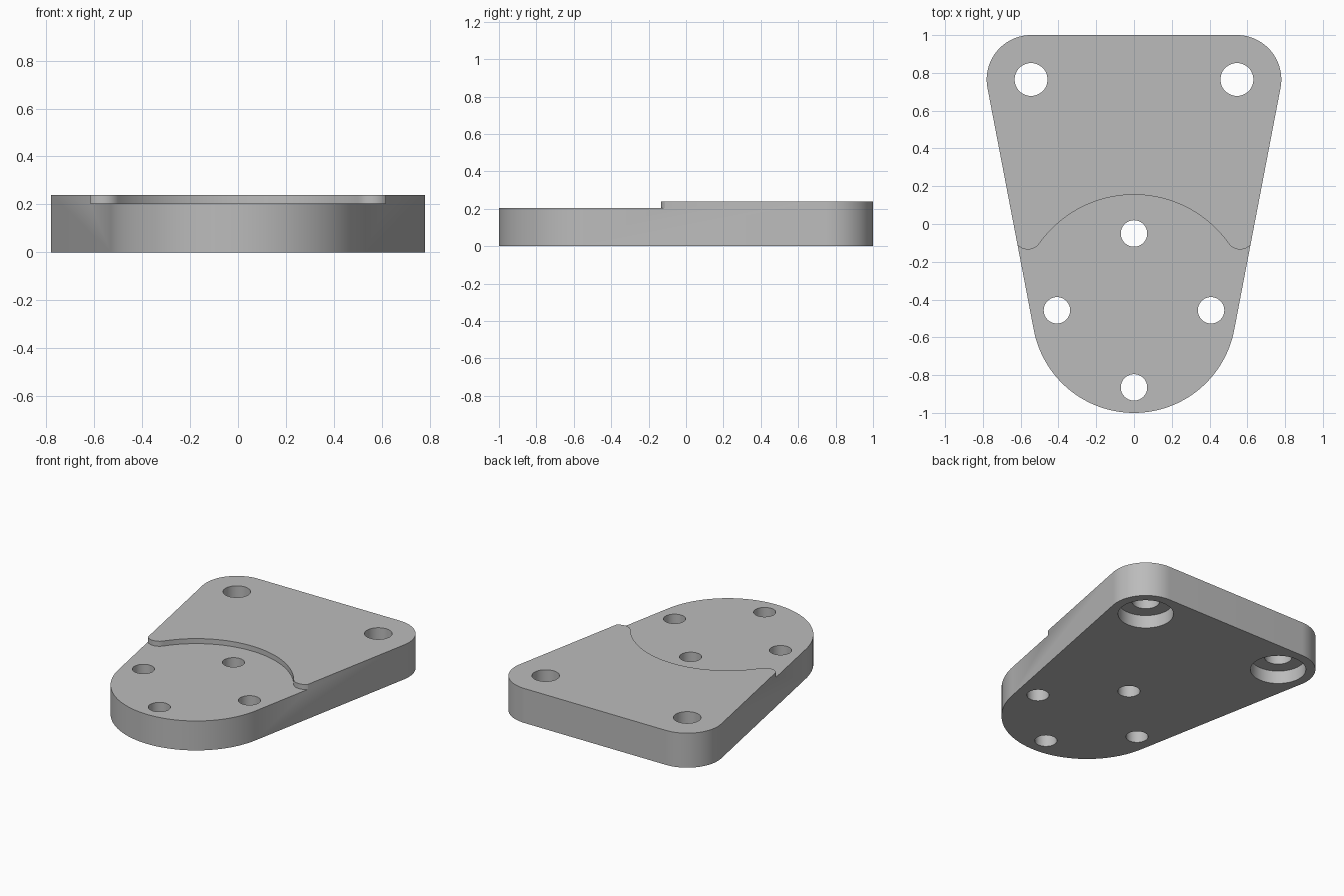
import bpy, bmesh
from math import cos, sin, radians, degrees, atan2, acos, hypot, pi

if "Cube" in bpy.data.objects:
    bpy.data.objects.remove(bpy.data.objects["Cube"])

HEIGHT, STEP = 0.24, 0.205
HUB, HUB_R = (0, -0.46), 0.54            # rounded front end
CORNER, CORNER_R = (0.545, 0.765), 0.235  # rear corners


def arc(c, r, a0, a1, n):
    """Points along an arc, angles in degrees."""
    return [(c[0] + r * cos(radians(a0 + (a1 - a0) * i / n)),
             c[1] + r * sin(radians(a0 + (a1 - a0) * i / n))) for i in range(n + 1)]


def prism(name, pts, z0, z1):
    """Extrude a closed counter-clockwise outline from z0 to z1."""
    bm = bmesh.new()
    face = bm.faces.new([bm.verts.new((x, y, z0)) for x, y in pts])
    top = bmesh.ops.extrude_face_region(bm, geom=[face])["geom"]
    for v in top:
        if isinstance(v, bmesh.types.BMVert):
            v.co.z = z1
    bmesh.ops.recalc_face_normals(bm, faces=bm.faces)
    mesh = bpy.data.meshes.new(name)
    bm.to_mesh(mesh)
    bm.free()
    ob = bpy.data.objects.new(name, mesh)
    bpy.context.collection.objects.link(ob)
    return ob


def cut(target, cutter):
    """Subtract the cutter from the target, then discard it."""
    cutter.hide_render = True
    mod = target.modifiers.new("cut", "BOOLEAN")
    mod.operation, mod.solver, mod.object = "DIFFERENCE", "EXACT", cutter
    bpy.context.view_layer.objects.active = target
    bpy.ops.object.modifier_apply(modifier=mod.name)
    bpy.data.objects.remove(cutter)


def hole(target, x, y, r, z0=-0.1, z1=0.4):
    cut(target, prism("hole_cutter", arc((x, y), r, 0, 352.5, 47), z0, z1))


# Plate outline: rear corners and front end joined by tangent sides
dx, dy = CORNER[0] - HUB[0], CORNER[1] - HUB[1]
tangent = degrees(atan2(dy, dx) - acos((HUB_R - CORNER_R) / hypot(dx, dy)))
outline = (arc(CORNER, CORNER_R, tangent, 90, 24)
           + arc((-CORNER[0], CORNER[1]), CORNER_R, 90, 180 - tangent, 24)
           + arc(HUB, HUB_R, 180 - tangent, 360 + tangent, 64))
plate = prism("mounting_plate", outline, 0, HEIGHT)

# Lowered front seat: concave arc with a rounded lip at each end
SEAT_R, LIP_R = 0.615, 0.075
lip = (0.562, -0.06)
join = degrees(atan2(lip[1] - HUB[1], lip[0] - HUB[0]))
right_lip = arc(lip, LIP_R, -35, join - 180, 12)
left_lip = [(-x, y) for x, y in reversed(right_lip)]
right_end = [(1.2, -1.2), (1.2, right_lip[0][1] + 0.4)]
seat = ([(-1.2, -1.2)] + right_end + right_lip
        + arc(HUB, SEAT_R, join, 180 - join, 64)[1:-1]
        + left_lip + [(-1.2, right_end[1][1])])
cut(plate, prism("seat_cutter", seat, STEP, 0.5))

# Four bolt holes on a circle in the front seat
for x, y in ((0, -0.05), (0, -0.865), (-0.408, -0.457), (0.408, -0.457)):
    hole(plate, x, y, 0.07)

# Rear mounting holes, counterbored from below
for side in (-1, 1):
    hole(plate, side * CORNER[0], CORNER[1], 0.087)
    hole(plate, side * CORNER[0], CORNER[1], 0.175, -0.1, 0.09)

# Plain grey finish, smooth round walls with crisp rims
grey = bpy.data.materials.new("grey")
grey.diffuse_color = (0.5, 0.5, 0.5, 1)
grey.use_nodes = True
grey.node_tree.nodes["Principled BSDF"].inputs["Base Color"].default_value = grey.diffuse_color
plate.data.materials.clear()
plate.data.materials.append(grey)
for p in plate.data.polygons:
    p.material_index = 0
bpy.ops.object.select_all(action="DESELECT")
plate.select_set(True)
bpy.context.view_layer.objects.active = plate
bpy.ops.object.shade_smooth_by_angle(angle=radians(30))
